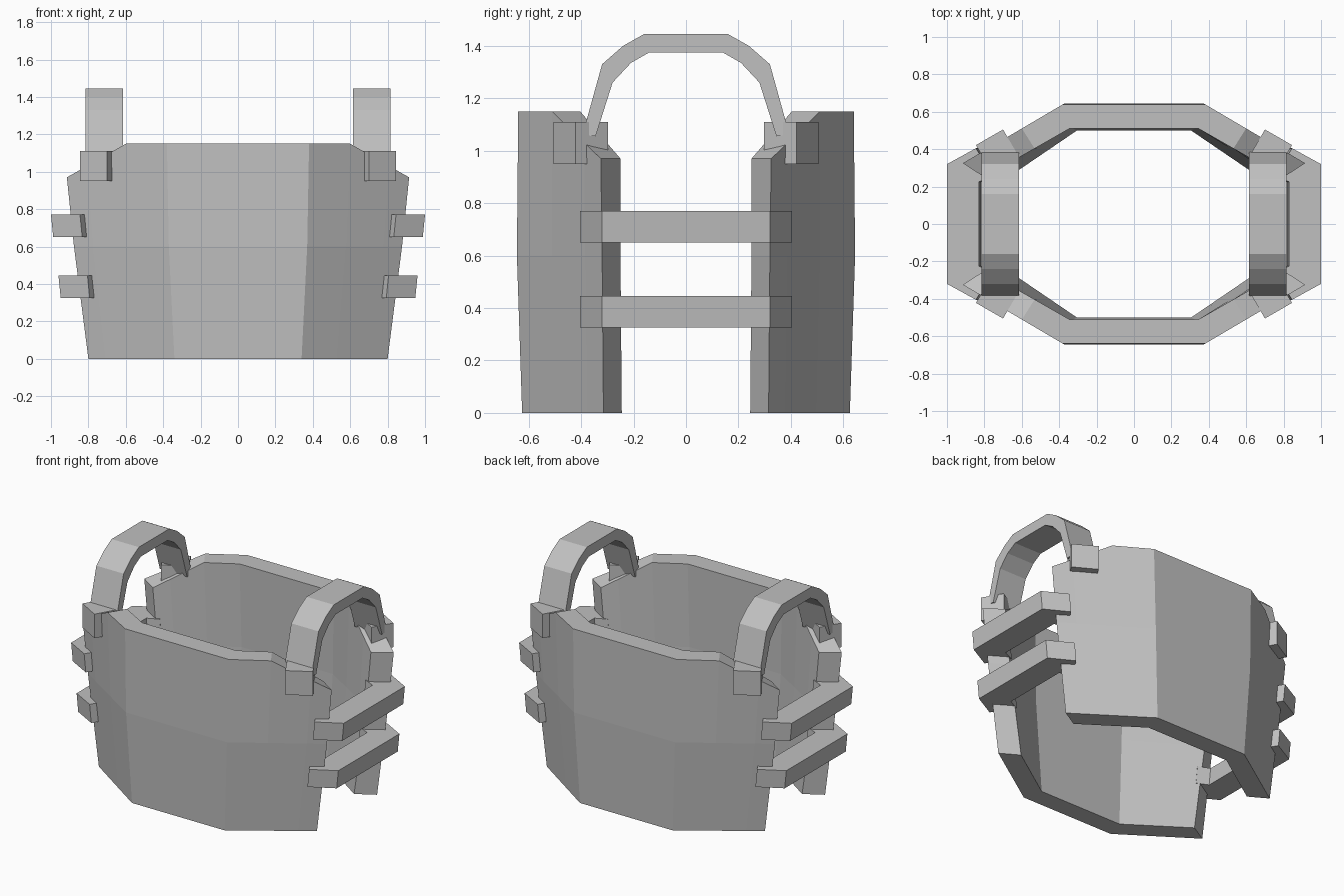
import bpy, bmesh

if "Cube" in bpy.data.objects:
    bpy.data.objects.remove(bpy.data.objects["Cube"])

grey = bpy.data.materials.new("plain_grey")
grey.diffuse_color = (0.53, 0.53, 0.53, 1)
grey.use_nodes = True
grey.node_tree.nodes["Principled BSDF"].inputs["Base Color"].default_value = grey.diffuse_color


def make_object(name, bm):
    bmesh.ops.recalc_face_normals(bm, faces=bm.faces)
    mesh = bpy.data.meshes.new(name)
    bm.to_mesh(mesh)
    bm.free()
    mesh.materials.append(grey)
    obj = bpy.data.objects.new(name, mesh)
    bpy.context.collection.objects.link(obj)
    return obj


def band(name, outer, inner, place):
    """Solid strip between two matching paths; place(point, side) gives 3D."""
    bm = bmesh.new()
    rings = []
    for o, i in zip(outer, inner):
        rings.append([bm.verts.new(place(p, s))
                      for p, s in ((o, 0), (o, 1), (i, 1), (i, 0))])
    for a, b in zip(rings, rings[1:]):
        for k in range(4):
            n = (k + 1) % 4
            bm.faces.new((a[k], a[n], b[n], b[k]))
    bm.faces.new(rings[0])
    bm.faces.new(rings[-1])
    return make_object(name, bm)


# Body plates: flat centre with slanted wings, lofted over three heights
# each level: outer corner, outer end, inner corner, inner end (x, depth)
LEVELS = [
    ((0.34, 0.625), (0.80, 0.315), (0.305, 0.50), (0.68, 0.245)),
    ((0.37, 0.645), (0.877, 0.32), (0.335, 0.515), (0.765, 0.25)),
    ((0.38, 0.64), (0.915, 0.325), (0.345, 0.51), (0.80, 0.25)),
]
WING = [(0, 1.15), (0.41, 1.15), (0.8, 1.03), (1, 0.97)]  # position, top height
COLUMNS = [(-1, t, z) for t, z in reversed(WING)] + [(1, t, z) for t, z in WING]


def plate(name, side):
    bm = bmesh.new()
    rings = []
    for sx, t, top in COLUMNS:
        outer, inner = [], []
        for (oc, oe, ic, ie), z in zip(LEVELS, (0, 0.6, top)):
            for a, b, out in ((oc, oe, outer), (ic, ie, inner)):
                x = a[0] + (b[0] - a[0]) * t
                y = a[1] + (b[1] - a[1]) * t
                out.append(bm.verts.new((sx * x, side * y, z)))
        rings.append(outer + inner[::-1])
    for a, b in zip(rings, rings[1:]):
        for k in range(6):
            n = (k + 1) % 6
            bm.faces.new((a[k], a[n], b[n], b[k]))
    for r in (rings[0], rings[-1]):
        bm.faces.new((r[0], r[1], r[4], r[5]))
        bm.faces.new((r[1], r[2], r[3], r[4]))
    make_object(name, bm)


plate("front_plate", -1)
plate("back_plate", 1)


def mirrored(half):
    """Complete a path symmetric about y = 0."""
    return half + [(-p[0], p[1]) for p in reversed(half)]


ARCH_OUT = mirrored([(-0.395, 1.06), (-0.32, 1.33), (-0.24, 1.40), (-0.16, 1.445)])
ARCH_IN = mirrored([(-0.345, 1.055), (-0.28, 1.26), (-0.21, 1.335), (-0.14, 1.375)])
STRAP_OUT = mirrored([(-0.405, 0.845), (-0.32, 1.0)])
STRAP_IN = mirrored([(-0.258, 0.755), (-0.225, 0.83)])

for side, label in ((-1, "left"), (1, "right")):
    # Arched shoulder strap
    band(label + "_shoulder_strap", ARCH_OUT, ARCH_IN,
         lambda p, s: (side * (0.615, 0.815)[s], p[0], p[1]))

    # Two bent side straps, leaning outwards towards the top
    for pos, low, high, shift in (("lower", 0.325, 0.445, -0.04),
                                  ("upper", 0.65, 0.77, 0.0)):
        band(f"{label}_{pos}_side_strap", STRAP_OUT, STRAP_IN,
             lambda p, s: (side * (p[1] + shift - (0.012, 0)[s]), p[0],
                           (low, high)[s]))

    # Blocks fixing the shoulder strap to each plate
    for fy, where in ((-1, "front"), (1, "back")):
        band(f"{label}_{where}_strap_block",
             [(0.70, 0.505), (0.845, 0.422)], [(0.627, 0.38), (0.772, 0.297)],
             lambda p, s: (side * p[0], fy * p[1], (0.95, 1.11)[s]))
